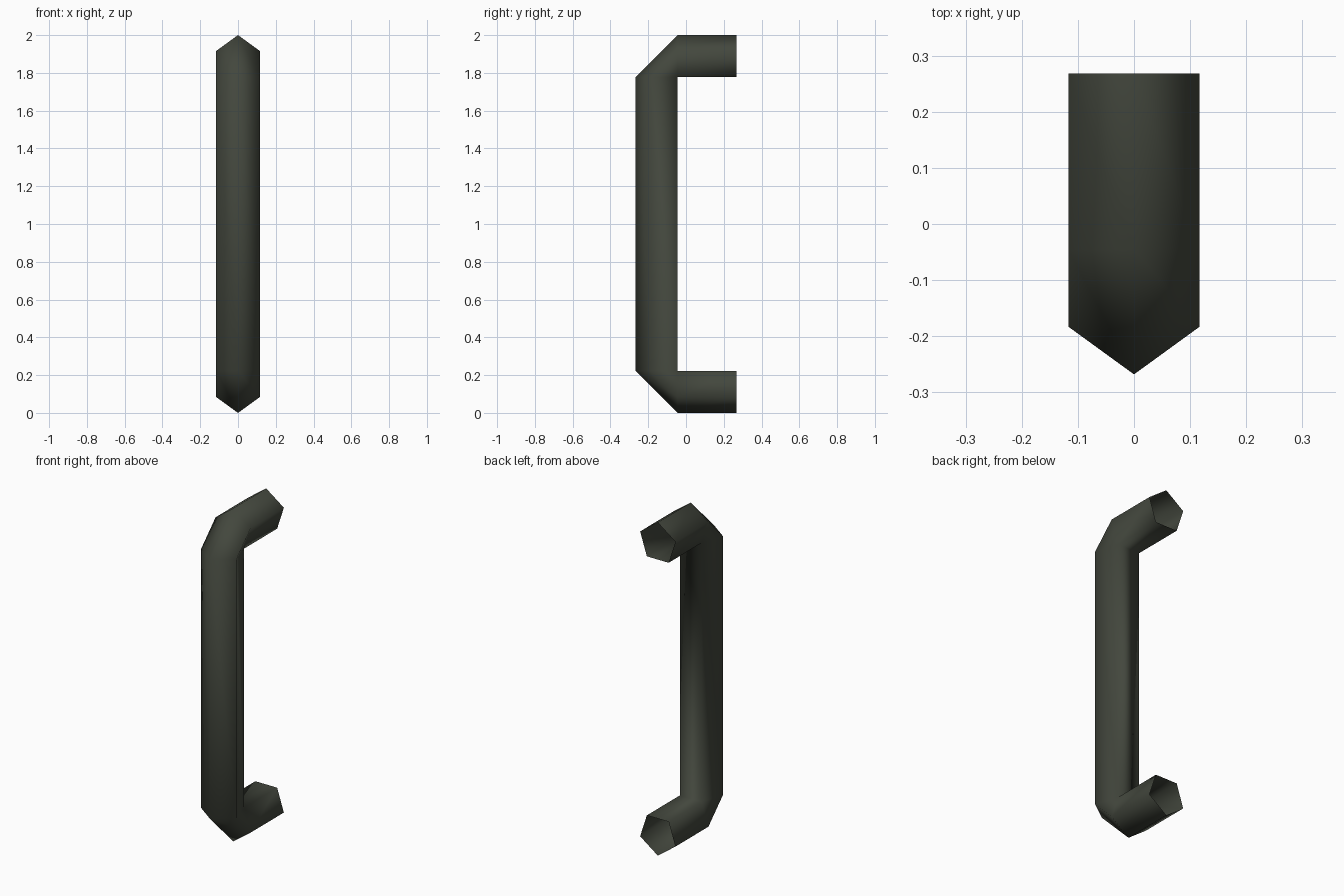
import bpy, bmesh, math
from mathutils import Vector

if "Cube" in bpy.data.objects:
    bpy.data.objects.remove(bpy.data.objects["Cube"])

R = 0.123                       # pentagon radius of the bar
FLAT = R * math.cos(math.pi / 5)  # centre to inner flat side
Y0 = 0.268                      # half depth
CY = -Y0 + R                    # centre line of the upright grip
INNER_Y = CY + FLAT             # inner side of the grip
INNER_Z = R + FLAT              # inner side of the lower leg

UP, FRONT, DOWN = Vector((0, 0, 1)), Vector((0, -1, 0)), Vector((0, 0, -1))

# cross-sections along the handle: centre y, centre z, outward direction
stations = [
    (Y0, 2 - R, UP), (INNER_Y, 2 - R, UP),
    (CY, 2 - INNER_Z, FRONT), (CY, INNER_Z, FRONT),
    (INNER_Y, R, DOWN), (Y0, R, DOWN),
]

bm = bmesh.new()
rings = []
for y, z, out in stations:
    ring = []
    for i in range(5):
        a = math.tau * i / 5
        p = Vector((0, y, z)) + R * (math.sin(a) * Vector((1, 0, 0)) + math.cos(a) * out)
        ring.append(bm.verts.new(p))
    rings.append(ring)

# open-ended five-sided tube
for a, b in zip(rings, rings[1:]):
    for i in range(5):
        j = (i + 1) % 5
        bm.faces.new((a[i], b[i], b[j], a[j]))

# the bends pivot on their shared inner edge
bmesh.ops.remove_doubles(bm, verts=bm.verts, dist=0.0005)
bmesh.ops.recalc_face_normals(bm, faces=bm.faces)
for f in bm.faces:
    f.smooth = True

mesh = bpy.data.meshes.new("pull_handle")
bm.to_mesh(mesh)
bm.free()
handle = bpy.data.objects.new("pull_handle", mesh)
bpy.context.collection.objects.link(handle)

mat = bpy.data.materials.new("dark olive grey metal")
mat.diffuse_color = (0.056, 0.063, 0.047, 1)
mat.use_nodes = True
mat.node_tree.nodes["Principled BSDF"].inputs["Base Color"].default_value = mat.diffuse_color
mesh.materials.append(mat)
